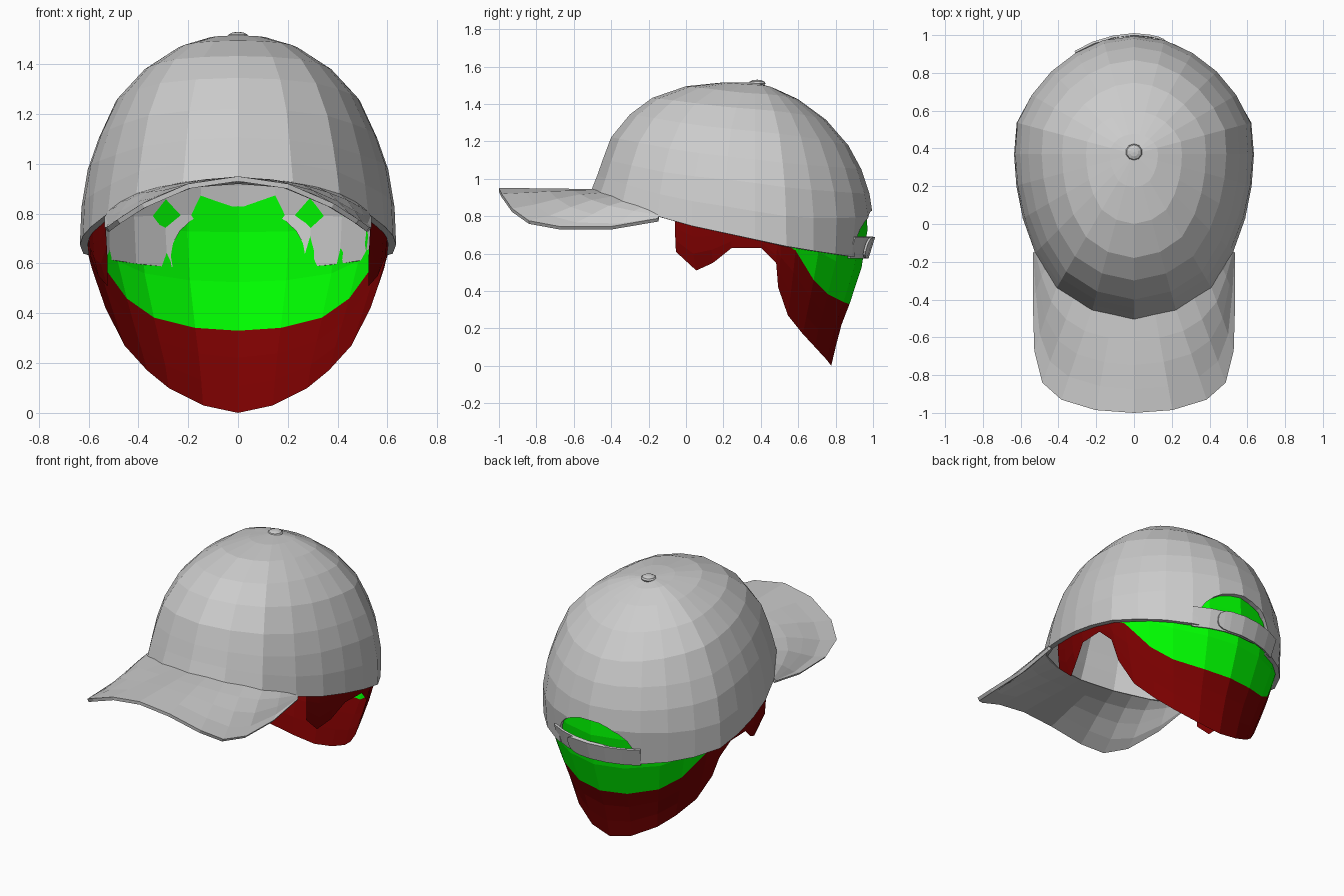
import bpy, bmesh
from math import sin, cos, radians, sqrt
from mathutils import Vector

if "Cube" in bpy.data.objects:
    bpy.data.objects.remove(bpy.data.objects["Cube"])

CY, TOP = 0.37, 1.515          # crown axis and crown height


def interp(x, table):
    if x <= table[0][0]:
        return table[0][1]
    for (a, u), (b, v) in zip(table, table[1:]):
        if x <= b:
            return u + (v - u) * (x - a) / (b - a)
    return table[-1][1]


def material(name, rgb):
    m = bpy.data.materials.new(name)
    m.diffuse_color = (*rgb, 1)
    m.use_nodes = True
    m.node_tree.nodes["Principled BSDF"].inputs["Base Color"].default_value = m.diffuse_color
    return m


def sheet(name, rows, mat=None, thick=0, offset=0, closed=False, apex=None):
    """Quad sheet through rows of points, optionally closed round an apex."""
    bm = bmesh.new()
    vs = [[bm.verts.new(p) for p in row] for row in rows]
    n = len(rows[0])
    last = n if closed else n - 1
    for a, b in zip(vs, vs[1:]):
        for i in range(last):
            j = (i + 1) % n
            bm.faces.new((a[i], a[j], b[j], b[i]))
    if apex:
        tip = bm.verts.new(apex)
        for i in range(last):
            bm.faces.new((tip, vs[0][(i + 1) % n], vs[0][i]))
    bmesh.ops.recalc_face_normals(bm, faces=bm.faces)
    me = bpy.data.meshes.new(name)
    bm.to_mesh(me)
    bm.free()
    ob = bpy.data.objects.new(name, me)
    bpy.context.collection.objects.link(ob)
    if mat:
        me.materials.append(mat)
    if thick:
        s = ob.modifiers.new("thickness", 'SOLIDIFY')
        s.thickness, s.offset = thick, offset
    return ob


# Head outline: radius every 15 degrees from the front round to the back
OUTLINE = list(zip(range(0, 181, 15),
                   [.88, .86, .82, .74, .68, .645, .635, .645, .63, .622, .62, .625, .63]))
RIM = [(-.51, .93), (-.07, .77), (.58, .63), (1.0, .57)]


def around(deg, scale, z):
    d = abs((deg + 180) % 360 - 180)
    r = interp(d, OUTLINE) * scale
    a = radians(deg)
    return Vector((r * sin(a), CY - r * cos(a), z))


def rim(deg):
    p = around(deg, 1, 0)
    p.z = interp(p.y, RIM)
    return p


# Crown: front, side and back profiles blended around the axis
FRONT = [(.2, 1), (.42, .966), (.625, .86), (.76, .71), (.875, .5), (.925, .3), (.96, .15), (1, 0)]
SIDE = [(.2, .985), (.4, .93), (.6, .83), (.77, .69), (.88, .51), (.95, .36), (.99, .18), (1, 0)]
BACK = [(.17, .965), (.365, .905), (.6, .79), (.79, .645), (.9, .51), (.97, .37), (1, .24), (.95, 0)]


def crown_point(deg, k):
    c = cos(radians(deg))
    w, end = c * c, FRONT if c > 0 else BACK
    r = SIDE[k][0] * (1 - w) + end[k][0] * w
    h = SIDE[k][1] * (1 - w) + end[k][1] * w
    z0 = rim(deg).z
    return around(deg, r, z0 + (TOP - z0) * h)


crown = sheet("cap_crown", [[crown_point(d, k) for d in range(0, 360, 15)] for k in range(8)],
              thick=.03, offset=-1, closed=True, apex=(0, CY, TOP))

# Arched opening cut in the back of the crown
bpy.ops.mesh.primitive_cylinder_add(vertices=24, radius=1, depth=.5, location=(0, 1.05, .63),
                                    rotation=(radians(90), 0, 0))
cutter = bpy.context.object
cutter.name = "opening_cutter"
cutter.scale = (.27, .2, 1)
cutter.hide_render = True
bpy.context.view_layer.update()
cut = crown.modifiers.new("opening", 'BOOLEAN')
cut.operation, cut.object, cut.solver = 'DIFFERENCE', cutter, 'EXACT'
bpy.ops.object.select_all(action='DESELECT')
bpy.context.view_layer.objects.active = crown
crown.select_set(True)
for name in ("thickness", "opening"):
    bpy.ops.object.modifier_apply(modifier=name)
bpy.data.objects.remove(cutter)

# Top button
bpy.ops.mesh.primitive_uv_sphere_add(segments=10, ring_count=6, radius=.045, location=(0, .38, 1.51))
button = bpy.context.object
button.name = "top_button"
button.scale.z = .45

# Brim: lofted from the crown rim to the outer edge, arched across
EDGE = [(0, -1), (.2, -.985), (.38, -.93), (.48, -.84), (.522, -.67), (.53, -.4), (.53, -.15)]


def brim_point(i, v):
    s = -1 if i < 0 else 1
    a = rim(7.5 * i)
    a = Vector((a.x * .98, CY + (a.y - CY) * .98, a.z + .005))
    ex, ey = EDGE[abs(i)]
    x, y = a.x + (s * ex - a.x) * v, a.y + (ey - a.y) * v
    arch = .94 - .21 * (x / .53) ** 2 + .05 * (max(0, y + .55) / .4) ** 2
    w = min(1, v * 1.5)
    return (x, y, a.z + (arch - a.z) * w)


sheet("brim", [[brim_point(i, v) for i in range(-6, 7)] for v in (0, .25, .5, .75, 1)], thick=.02)


# Back straps: two overlapping bands with rounded ends
def strap(name, side, grow):
    cols = [(-30, 1), (-20, 1), (-10, 1), (0, 1), (8, 1), (12, .9), (14.5, .65), (15.5, .3)]
    rows = []
    for k in (-1, -.33, .33, 1):
        rows.append([around(180 + side * d, (.6 + .035 * (k * h + 1) / 2 + grow) / .63,
                            .632 + .057 * k * h) for d, h in cols])
    return sheet(name, rows, thick=.012)


strap("strap_outer", -1, .0)
strap("strap_inner", 1, -.014)

# Hair: thin shell under the cap, tapering in towards the nape
TAPER = [(0, .645), (.2, .72), (.33, .8), (.5, .89), (.6, .94), (.75, .955), (.92, .94)]
BOTTOM = [(51, .61), (59, .51), (68, .55), (78, .63), (93, .63), (101, .55), (103, .42),
          (111, .27), (125, .17), (139, .10), (160, .03), (180, 0)]
BORDER = [(51, .8), (93, .71), (110, .63), (123, .47), (145, .35), (180, .33)]
half = [d for d, _ in BOTTOM]
angles = half + [360 - d for d in reversed(half[:-1])]


def hair(name, mat, upper):
    rows = []
    for t in (0, .33, .67, 1):
        row = []
        for d in angles:
            m = min(d, 360 - d)
            border = interp(m, BORDER)
            a, b = (.92, border) if upper else (border, interp(m, BOTTOM))
            z = a + (b - a) * t
            row.append(around(d, interp(z, TAPER), z))
        rows.append(row)
    return sheet(name, rows, mat)


hair("hair_upper", material("green", (0, 1, 0)), True)
hair("hair_lower", material("dark_red", (.2, 0, 0)), False)
